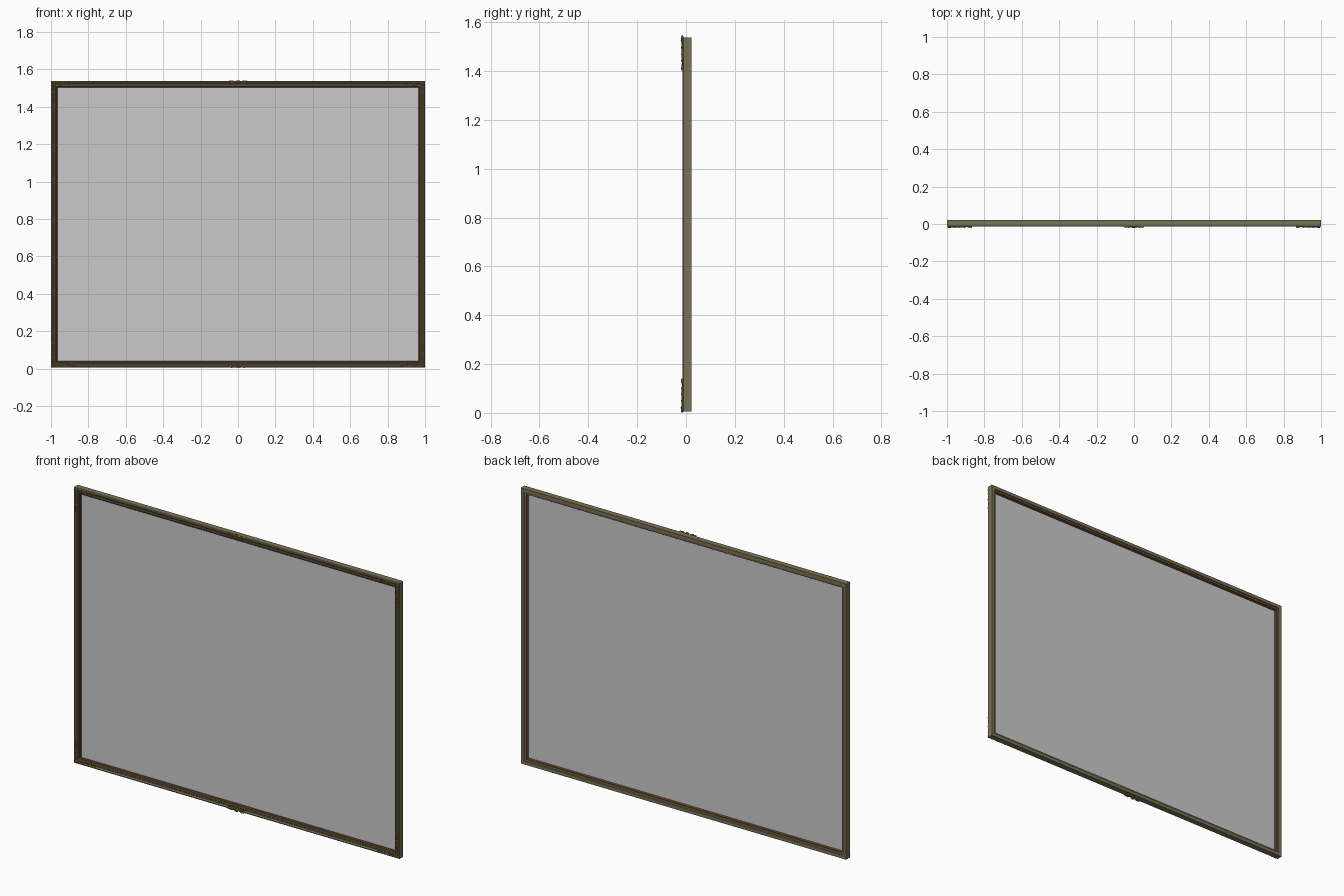
import bpy, bmesh, math
from mathutils import Matrix, Vector

if "Cube" in bpy.data.objects:
    bpy.data.objects.remove(bpy.data.objects["Cube"])

Z0, Z1, X1 = 0.0065, 1.5375, 1.0
ZC, HZ = (Z0 + Z1) / 2, (Z1 - Z0) / 2


def mat(name, c):
    m = bpy.data.materials.new(name)
    m.diffuse_color = c
    m.use_nodes = True
    m.node_tree.nodes["Principled BSDF"].inputs["Base Color"].default_value = m.diffuse_color
    return m


OLIVE = mat("aged_bronze", (0.195, 0.17, 0.09, 1))
BROWN = mat("dark_wood", (0.15, 0.06, 0.025, 1))
GOLD = mat("dull_gold", (0.30, 0.19, 0.055, 1))
GLASS = mat("glass", (0.56, 0.56, 0.56, 1))


def make_object(bm, name, material, smooth=False):
    bmesh.ops.recalc_face_normals(bm, faces=bm.faces)
    me = bpy.data.meshes.new(name)
    bm.to_mesh(me)
    bm.free()
    me.materials.append(material)
    ob = bpy.data.objects.new(name, me)
    bpy.context.collection.objects.link(ob)
    if smooth:
        me.shade_smooth()
    return ob


def sweep_frame(name, profile, material):
    """Mitred rectangular loop; profile = (inset from outer edge, y)."""
    bm = bmesh.new()
    corners = [(-1, -1), (1, -1), (1, 1), (-1, 1)]
    rings = [[bm.verts.new((sx * (X1 - d), y, ZC + sz * (HZ - d))) for d, y in profile]
             for sx, sz in corners]
    n = len(profile)
    for i in range(4):
        a, b = rings[i], rings[(i + 1) % 4]
        for j in range(n):
            k = (j + 1) % n
            bm.faces.new((a[j], b[j], b[k], a[k]))
    return make_object(bm, name, material)


# Stepped outer moulding
sweep_frame("outer_moulding", [
    (0, 0.022), (0, -0.010), (0.003, -0.0135),
    (0.007, -0.0145), (0.010, -0.012), (0.013, -0.009), (0.018, -0.0085),
    (0.021, -0.011), (0.025, -0.010), (0.027, -0.006), (0.027, 0.016),
    (0.020, 0.017), (0.019, 0.022)], OLIVE)
# Inner wooden lip holding the pane
sweep_frame("inner_lip", [
    (0.026, 0.014), (0.026, -0.006), (0.030, -0.006),
    (0.034, -0.001), (0.034, 0.009), (0.031, 0.014)], BROWN)

# Glass pane
bm = bmesh.new()
px, pz = X1 - 0.033, HZ - 0.033
bm.faces.new([bm.verts.new((sx * px, 0.004, ZC + sz * pz))
              for sx, sz in [(-1, -1), (1, -1), (1, 1), (-1, 1)]])
make_object(bm, "glass_pane", GLASS)


def tube(bm, pts, r0, r1, y=-0.015):
    """Tapered five-sided tendril through (u, v) points."""
    rings = []
    for i, p in enumerate(pts):
        a, b = pts[max(i - 1, 0)], pts[min(i + 1, len(pts) - 1)]
        t = Vector((b[0] - a[0], b[1] - a[1])).normalized()
        r = r0 + (r1 - r0) * i / (len(pts) - 1)
        rings.append([bm.verts.new((p[0] - t.y * r * math.cos(q), y - 1.6 * r * math.sin(q),
                                    p[1] + t.x * r * math.cos(q)))
                      for q in [k * math.tau / 5 for k in range(5)]])
    for a, b in zip(rings, rings[1:]):
        for k in range(5):
            bm.faces.new((a[k], a[(k + 1) % 5], b[(k + 1) % 5], b[k]))
    bm.faces.new(rings[0])
    bm.faces.new(rings[-1])


def scroll(bm, u, v, size, start, turn):
    pts = []
    for i in range(15):
        t = i / 14
        a = start + turn * t * math.tau * 1.2
        r = size * (1 - 0.8 * t)
        pts.append((u + r * math.cos(a), v + r * math.sin(a)))
    tube(bm, pts, 0.0018, 0.0011)


def leaf(bm, u, v, length, width, angle, y=-0.015):
    """Pointed, ridged leaf lying in the frame plane."""
    m = (Matrix.Translation((u, y, v)) @ Matrix.Rotation(-angle, 4, 'Y')
         @ Matrix.Diagonal((length, 0.006, width, 1)))
    bmesh.ops.create_uvsphere(bm, u_segments=6, v_segments=4, radius=1, matrix=m)


def merge_copies(name, build, transforms):
    """Build one ornament and join a transformed copy per matrix."""
    src = bmesh.new()
    build(src)
    me = bpy.data.meshes.new("ornament_source")
    src.to_mesh(me)
    src.free()
    bm = bmesh.new()
    for m in transforms:
        copy = me.copy()
        copy.transform(m)
        bm.from_mesh(copy)
        bpy.data.meshes.remove(copy)
    bpy.data.meshes.remove(me)
    return make_object(bm, name, GOLD, True)


def place(x, z, sx, sz):
    return Matrix.Translation((x, 0, z)) @ Matrix.Diagonal((sx, 1, sz, 1))


def corner_arm(bm):
    pts = [(0.012 + 0.115 * i / 24, 0.013 + 0.006 * math.sin(i / 24 * math.tau * 1.5))
           for i in range(25)]
    tube(bm, pts, 0.0024, 0.0012)
    for i in range(4):
        u, s = 0.032 + i * 0.026, (-1) ** i
        scroll(bm, u, 0.013 - s * 0.004, 0.007 - i * 0.0006, s * math.pi / 2, -s)
        leaf(bm, u + 0.011, 0.013 + s * 0.005, 0.008, 0.003, s * 0.6)
    leaf(bm, 0.128, 0.011, 0.008, 0.003, 0)


def rosette(bm):
    for k in range(6):
        a = k * math.tau / 6
        leaf(bm, 0.013 + 0.006 * math.cos(a), 0.013 + 0.006 * math.sin(a), 0.006, 0.003, a)
    leaf(bm, 0.013, 0.013, 0.004, 0.004, 0, -0.016)


# Corner filigree: two arms per corner (second swaps x and z) and a mitre rosette
SWAP = Matrix(((0, 0, 1, 0), (0, 1, 0, 0), (1, 0, 0, 0), (0, 0, 0, 1)))
CORNERS = [place(-sx * X1, ZC - sz * HZ, sx, sz) for sx in (1, -1) for sz in (1, -1)]
merge_copies("corner_filigree", corner_arm, CORNERS + [m @ SWAP for m in CORNERS])
merge_copies("corner_rosette", rosette, CORNERS)


def crest(bm):
    # fan of leaves rising past the frame edge
    for k in range(5):
        a = math.pi / 2 + (k - 2) * 0.55
        leaf(bm, 0.010 * math.cos(a), -0.013 + 0.013 * math.sin(a), 0.0085, 0.003, a)
    leaf(bm, 0, -0.013, 0.006, 0.005, 0, -0.016)
    for s in (1, -1):
        tube(bm, [(s * (0.004 + 0.048 * i / 14), -0.010 + 0.010 * math.sin(i / 14 * math.pi))
                  for i in range(15)], 0.0024, 0.0012)
        start = 0 if s > 0 else math.pi
        scroll(bm, s * 0.022, -0.013, 0.008, start, s)
        scroll(bm, s * 0.040, -0.012, 0.007, start, -s)
        leaf(bm, s * 0.030, 0.001, 0.009, 0.003, s * 0.3)
        leaf(bm, s * 0.047, -0.001, 0.009, 0.0028, -s * 0.4)


# Centre crests on the top and bottom rails
merge_copies("centre_crest", crest, [place(0, Z1, 1, 1), place(0, Z0 + 0.002, 1, -1)])
